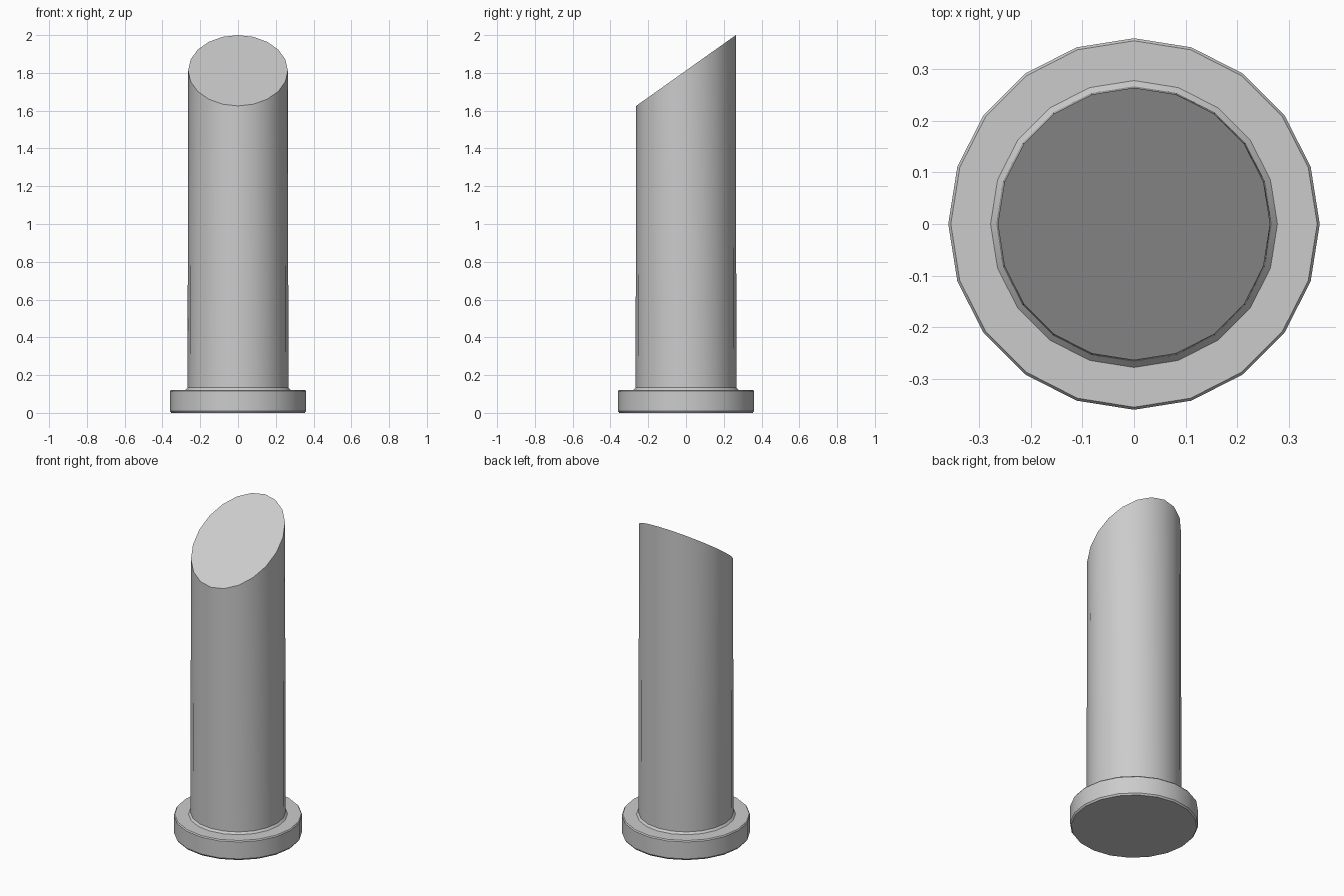
import bpy, bmesh, math

if "Cube" in bpy.data.objects:
    bpy.data.objects.remove(bpy.data.objects["Cube"])

SIDES = 20
# Profile (radius, height) from the foot up to the shaft rim
PROFILE = [(0.353, 0.0), (0.36, 0.01), (0.36, 0.115), (0.355, 0.122),
           (0.278, 0.122), (0.267, 0.134), (0.264, 1.8125)]
SLOPE = 0.1875 / 0.264   # slanted cut, rising towards the back

bm = bmesh.new()
rings = []
for i, (r, z) in enumerate(PROFILE):
    ring = []
    for k in range(SIDES):
        a = 2 * math.pi * k / SIDES
        x, y = r * math.cos(a), r * math.sin(a)
        cut = SLOPE * y if i == len(PROFILE) - 1 else 0
        ring.append(bm.verts.new((x, y, z + cut)))
    rings.append(ring)

# Walls of the flange and shaft
for low, high in zip(rings, rings[1:]):
    for k in range(SIDES):
        n = (k + 1) % SIDES
        bm.faces.new((low[k], low[n], high[n], high[k]))

# Flat bottom and slanted top
bm.faces.new(rings[0][::-1])
bm.faces.new(rings[-1])

mesh = bpy.data.meshes.new("slant_cut_pin")
bm.to_mesh(mesh)
bm.free()
pin = bpy.data.objects.new("slant_cut_pin", mesh)
bpy.context.collection.objects.link(pin)

# Smooth round walls, crisp rims
bpy.context.view_layer.objects.active = pin
pin.select_set(True)
bpy.ops.object.shade_smooth_by_angle(angle=math.radians(30))
